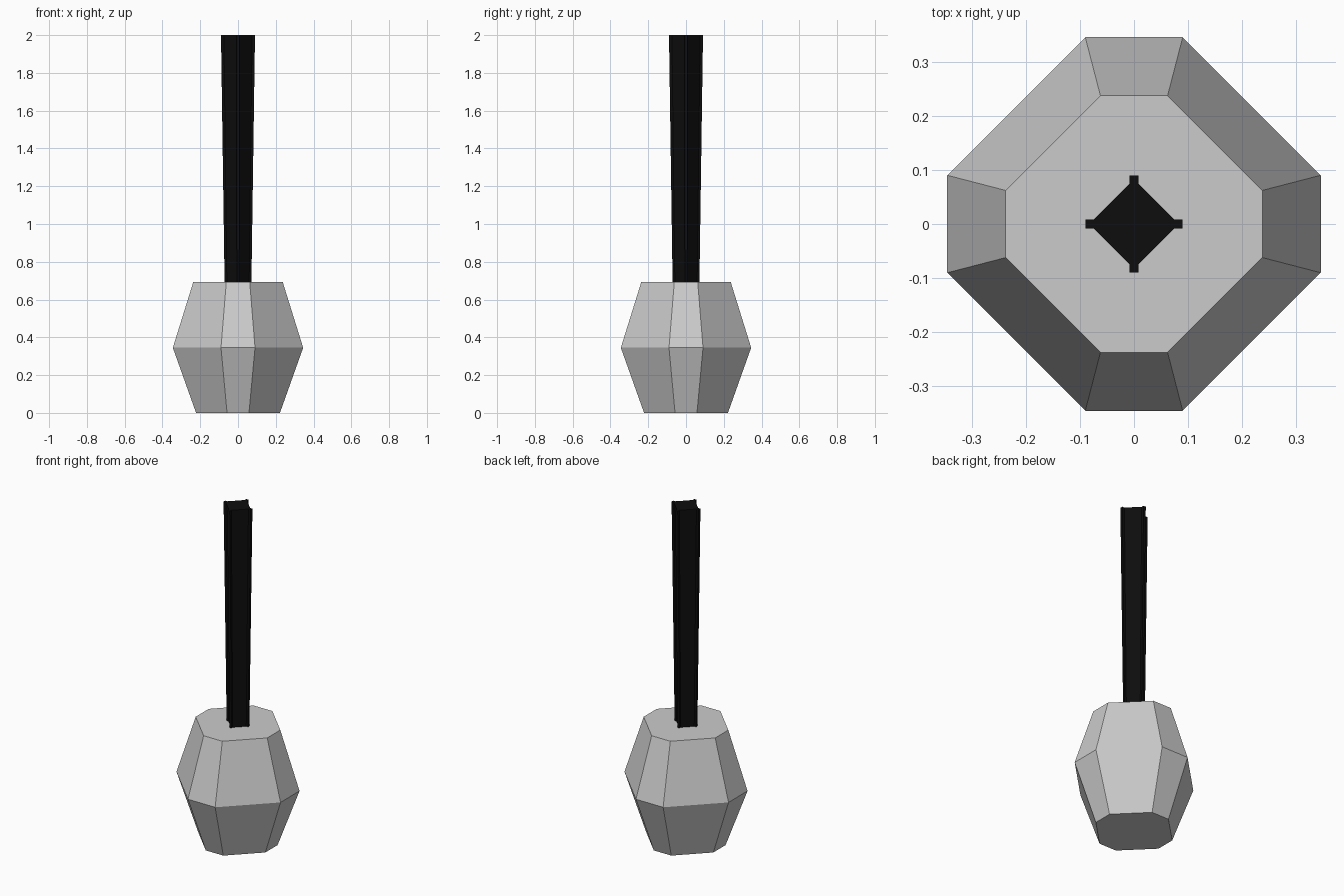
import bpy, bmesh

if "Cube" in bpy.data.objects:
    bpy.data.objects.remove(bpy.data.objects["Cube"])


def loft(name, rings):
    """Bridge matching closed rings of points, capping both ends."""
    bm = bmesh.new()
    loops = [[bm.verts.new(p) for p in ring] for ring in rings]
    n = len(loops[0])
    for low, high in zip(loops, loops[1:]):
        for i in range(n):
            j = (i + 1) % n
            bm.faces.new((low[i], low[j], high[j], high[i]))
    bm.faces.new(loops[0][::-1])
    bm.faces.new(loops[-1])
    bmesh.ops.recalc_face_normals(bm, faces=bm.faces)
    mesh = bpy.data.meshes.new(name)
    bm.to_mesh(mesh)
    bm.free()
    obj = bpy.data.objects.new(name, mesh)
    bpy.context.collection.objects.link(obj)
    return obj


def four_fold(points, z):
    """Repeat a quarter outline by rotating it 90 degrees around z."""
    ring, pts = [], points
    for _ in range(4):
        ring += [(x, y, z) for x, y in pts]
        pts = [(-y, x) for x, y in pts]
    return ring


def octagon(r, h, z):
    return four_fold([(r, -h), (r, h)], z)


# Diamond section with a small square ridge on each corner
def grip(r, z):
    w, s = 0.09 * r, 0.83 * r
    return four_fold([(s, -w), (r, -w), (r, w), (s, w)], z)


# Faceted barrel-shaped head
loft("head", [octagon(0.222, 0.058, 0.0),
              octagon(0.345, 0.09, 0.345),
              octagon(0.237, 0.062, 0.692)])

# Tapered black handle
handle = loft("handle", [grip(0.071, 0.69), grip(0.09, 2.0)])
black = bpy.data.materials.new("black")
black.diffuse_color = (0.004, 0.004, 0.004, 1)
black.use_nodes = True
black.node_tree.nodes["Principled BSDF"].inputs["Base Color"].default_value = black.diffuse_color
handle.data.materials.append(black)
